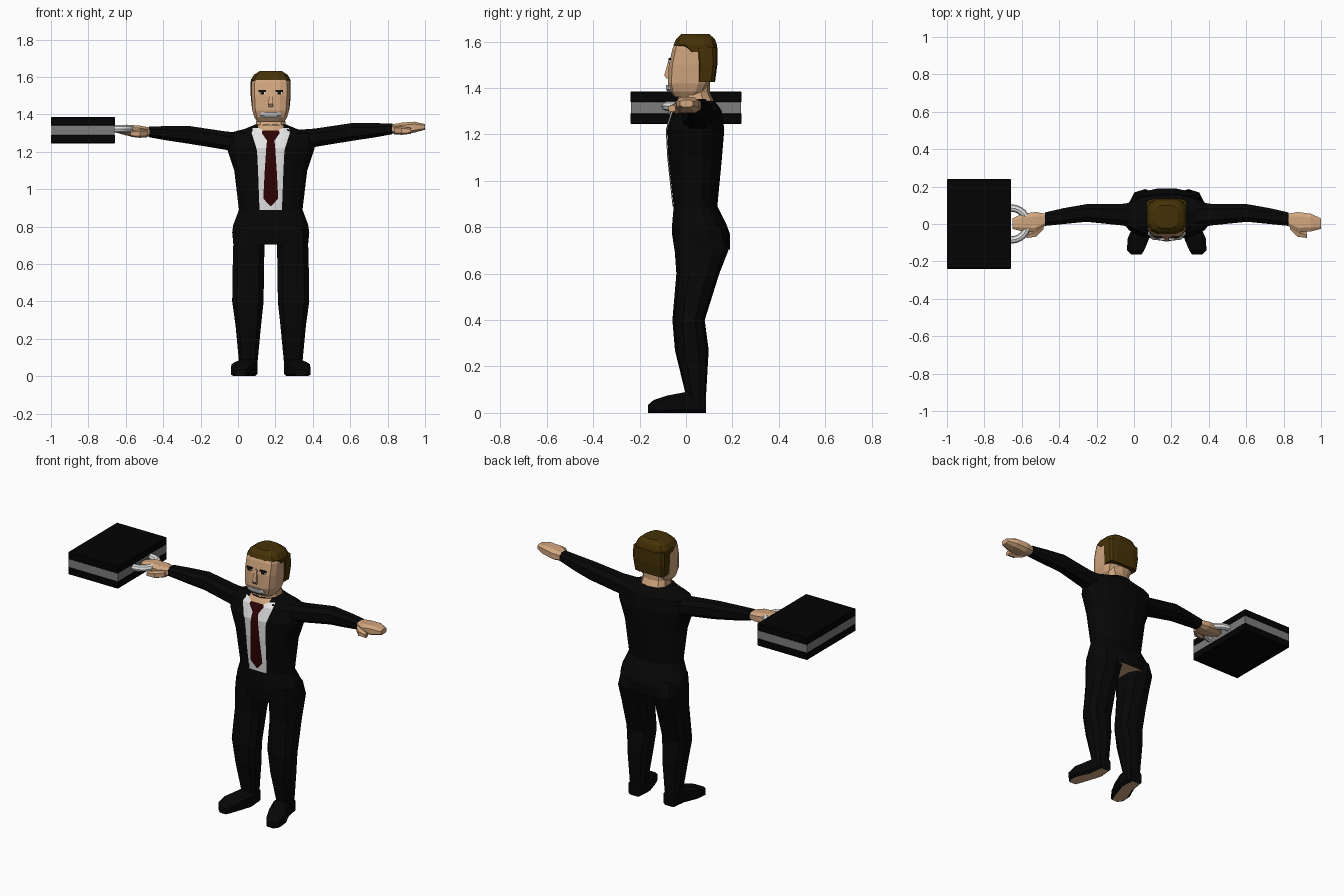
import bpy, bmesh, math
from mathutils import Vector
from mathutils.bvhtree import BVHTree

cube = bpy.data.objects.get("Cube")
if cube:
    bpy.data.objects.remove(cube, do_unlink=True)

CX = 0.175  # the figure's middle line


def material(name, r, g, b):
    m = bpy.data.materials.new(name)
    m.use_nodes = True
    m.diffuse_color = (r, g, b, 1)
    m.node_tree.nodes["Principled BSDF"].inputs["Base Color"].default_value = (r, g, b, 1)
    return m


skin = material("skin", 0.64, 0.38, 0.21)
hair = material("brown hair", 0.06, 0.031, 0.002)
suit = material("black suit", 0.002, 0.002, 0.002)
white = material("white", 0.82, 0.82, 0.82)
tie_red = material("dark red", 0.028, 0.001, 0.001)
grey = material("beard grey", 0.5, 0.5, 0.5)
leather = material("black leather", 0.001, 0.001, 0.001)
band = material("band grey", 0.2, 0.2, 0.2)
dark = material("eye dark", 0.008, 0.005, 0.003)


def finish(name, bm, mats):
    bmesh.ops.recalc_face_normals(bm, faces=bm.faces)
    me = bpy.data.meshes.new(name)
    bm.to_mesh(me)
    bm.free()
    for m in mats:
        me.materials.append(m)
    ob = bpy.data.objects.new(name, me)
    bpy.context.collection.objects.link(ob)
    return ob


def loft(name, axis, rings, mats, n=8, e=2.6, under=False):
    """Skin rings of (position, a0, a1, b0, b1) along an axis, with capped ends."""
    order = {"x": (2, 0, 1), "y": (0, 2, 1), "z": (0, 1, 2)}[axis]
    shape = []
    for i in range(n):
        t = 2 * math.pi * (i + 0.5) / n
        shape.append([math.copysign(abs(f(t)) ** (2 / e), f(t)) for f in (math.cos, math.sin)])
    top = max(p[0] for p in shape)
    bm = bmesh.new()
    loops = []
    for pos, a0, a1, b0, b1 in rings:
        loop = []
        for u, v in shape:
            c = ((a0 + a1 + (a1 - a0) * u / top) / 2, (b0 + b1 + (b1 - b0) * v / top) / 2, pos)
            loop.append(bm.verts.new([c[k] for k in order]))
        loops.append(loop)
    for p, q in zip(loops, loops[1:]):
        for i in range(n):
            j = (i + 1) % n
            bm.faces.new((p[i], p[j], q[j], q[i]))
    bm.faces.new(loops[0])
    bm.faces.new(loops[-1])
    bmesh.ops.recalc_face_normals(bm, faces=bm.faces)
    if under:
        for f in bm.faces:
            f.material_index = int(f.normal.z < -0.95)
    return finish(name, bm, mats)


def body(name, rings, mats, **kw):
    """Upright loft, symmetric about the figure's middle: (z, half width, front, back)."""
    return loft(name, "z", [(z, CX - w, CX + w, f, b) for z, w, f, b in rings], mats, **kw)


def box(name, lo, hi, mat, bevel=0):
    bm = bmesh.new()
    bmesh.ops.create_cube(bm, size=1)
    for v in bm.verts:
        v.co = [(a + b) / 2 + (b - a) * c for a, b, c in zip(lo, hi, v.co)]
    if bevel:
        bmesh.ops.bevel(bm, geom=bm.edges[:], offset=bevel, segments=1, affect="EDGES")
    return finish(name, bm, [mat])


def plate(name, target, rows, lift, mat, cols=10):
    """Strip of (z, half width) rows laid on the front of the target."""
    tree = BVHTree.FromPolygons([v.co for v in target.data.vertices],
                                [p.vertices for p in target.data.polygons])
    bm = bmesh.new()
    grid = []
    for z, w in rows:
        line = []
        for i in range(cols + 1):
            x = CX + w * (2 * i / cols - 1)
            hit = tree.ray_cast(Vector((x, -2, z)), Vector((0, 1, 0)))[0]
            line.append(bm.verts.new((x, (hit.y if hit else 0) - lift, z)))
        grid.append(line)
    for p, q in zip(grid, grid[1:]):
        for i in range(cols):
            bm.faces.new((p[i], p[i + 1], q[i + 1], q[i]))
    ob = finish(name, bm, [mat])
    # the strip faces forward
    if ob.data.polygons[0].normal.y > 0:
        ob.data.flip_normals()


# Jacket, with bare underside at the hem
jacket = body("jacket", [
    (0.705, 0.2, -0.05, 0.19), (0.77, 0.206, -0.06, 0.19), (0.81, 0.2, -0.06, 0.175),
    (0.89, 0.17, -0.053, 0.135), (1.1, 0.195, -0.076, 0.155), (1.22, 0.235, -0.082, 0.165),
    (1.3, 0.225, -0.06, 0.155), (1.322, 0.14, -0.05, 0.14), (1.345, 0.085, -0.035, 0.122)],
    [suit, skin], n=16, e=2.25, under=True)

# Shirt front, tie and bare throat
plate("shirt_front", jacket, [(0.89, 0.06), (1.1, 0.068), (1.2, 0.073), (1.22, 0.077),
                              (1.3, 0.102), (1.328, 0.098)], 0.005, white)
plate("tie", jacket, [(0.91, 0.003), (0.95, 0.04), (1.1, 0.032), (1.22, 0.024),
                      (1.26, 0.02), (1.3, 0.048), (1.315, 0.044)], 0.008, tie_red)
plate("throat", jacket, [(1.315, 0.04), (1.328, 0.068), (1.343, 0.07)], 0.009, skin)

# Neck and head
body("neck", [(1.31, 0.088, -0.045, 0.125), (1.35, 0.08, -0.032, 0.115),
              (1.38, 0.075, -0.025, 0.1), (1.44, 0.075, -0.02, 0.1)], [skin], n=10)
body("head", [(1.362, 0.072, -0.05, 0.05), (1.385, 0.088, -0.068, 0.08),
              (1.42, 0.098, -0.078, 0.1), (1.5, 0.103, -0.074, 0.115),
              (1.57, 0.103, -0.058, 0.115), (1.61, 0.085, -0.04, 0.1)], [skin], n=12, e=3.5)
body("nose", [(1.44, 0.013, -0.084, -0.06), (1.455, 0.013, -0.094, -0.06),
              (1.525, 0.006, -0.074, -0.06)], [skin], n=4)
body("beard", [(1.38, 0.045, -0.076, -0.03), (1.393, 0.058, -0.085, -0.03),
               (1.412, 0.05, -0.087, -0.03)], [grey], e=3.5)

# Hair: a cap on top and a block behind the ears
body("hair_top", [(1.555, 0.106, -0.01, 0.134), (1.585, 0.106, -0.054, 0.134),
                  (1.612, 0.09, -0.042, 0.124), (1.632, 0.058, -0.022, 0.1)],
     [hair], n=12, e=3.2)
body("hair_back", [(1.425, 0.1, 0.04, 0.125), (1.5, 0.107, 0.042, 0.135),
                   (1.575, 0.107, 0.035, 0.135)], [hair], n=12, e=5)


def mirrored(rings, s):
    """Place (position, inner, outer, c0, c1) rings on one side of the middle."""
    return [(p, *sorted((CX + s * a, CX + s * b)), c0, c1) for p, a, b, c0, c1 in rings]


def outward(rings, s):
    """Place (distance, y0, y1, z0, z1) rings along an arm; the left is slightly higher."""
    return [(CX + s * d, y0, y1, z0 + 0.008 * s, z1 + 0.008 * s) for d, y0, y1, z0, z1 in rings]


for side, s in (("left", 1), ("right", -1)):
    # Trouser leg
    loft(side + "_leg", "z", mirrored([
        (0.02, 0.075, 0.165, 0.005, 0.082), (0.08, 0.07, 0.17, 0.0, 0.085),
        (0.27, 0.052, 0.188, -0.045, 0.095), (0.4, 0.038, 0.206, -0.056, 0.078),
        (0.6, 0.036, 0.203, -0.038, 0.14), (0.71, 0.032, 0.2, -0.045, 0.182),
        (0.8, 0.03, 0.19, -0.045, 0.16)], s), [suit], n=10)

    # Shoe, toes turned out, with a bare sole
    loft(side + "_shoe", "y", mirrored([
        (0.087, 0.08, 0.16, 0, 0.08), (0.0, 0.07, 0.175, 0, 0.09),
        (-0.08, 0.095, 0.21, 0, 0.075), (-0.14, 0.12, 0.212, 0, 0.055),
        (-0.163, 0.135, 0.19, 0, 0.035)], s), [suit, skin], e=5, under=True)

    # Sleeve, hand and thumb
    loft(side + "_sleeve", "x", outward([
        (0.15, -0.03, 0.12, 1.2, 1.31), (0.235, -0.008, 0.108, 1.218, 1.316),
        (0.43, 0.012, 0.106, 1.25, 1.345), (0.55, 0.0, 0.085, 1.268, 1.345),
        (0.65, -0.01, 0.062, 1.286, 1.344)], s), [suit])
    loft(side + "_hand", "x", outward([
        (0.635, 0.0, 0.052, 1.292, 1.336), (0.7, -0.045, 0.064, 1.285, 1.348),
        (0.77, -0.04, 0.055, 1.295, 1.353), (0.825, -0.026, 0.03, 1.31, 1.34)], s), [skin], e=3)
    loft(side + "_thumb", "x", outward([
        (0.66, -0.03, 0.01, 1.288, 1.325), (0.7, -0.068, -0.02, 1.285, 1.325),
        (0.75, -0.075, -0.045, 1.29, 1.318)], s), [skin], n=6)

    # Eye, pupil and eyebrow
    ex = CX + s * 0.046
    for part, w, z0, z1, y, mat in (("eye", 0.016, 1.509, 1.519, -0.0745, white),
                                    ("pupil", 0.01, 1.507, 1.521, -0.0755, dark),
                                    ("eyebrow", 0.02, 1.521, 1.53, -0.0745, dark)):
        box(f"{side}_{part}", (ex - w, y, z0), (ex + w, y + 0.009, z1), mat)

# Briefcase: two shells around a grey band, and a ring handle
box("case_lower_shell", (-1, -0.24, 1.245), (-0.657, 0.24, 1.292), leather, 0.004)
box("case_band", (-0.998, -0.238, 1.288), (-0.659, 0.238, 1.342), band)
box("case_upper_shell", (-1, -0.24, 1.338), (-0.657, 0.24, 1.385), leather, 0.004)
bpy.ops.mesh.primitive_torus_add(location=(-0.655, 0, 1.322), major_radius=0.085,
                                 minor_radius=0.02, major_segments=24, minor_segments=8)
handle = bpy.context.object
handle.name = "case_handle"
handle.data.materials.append(white)
bpy.ops.object.shade_smooth_by_angle()
